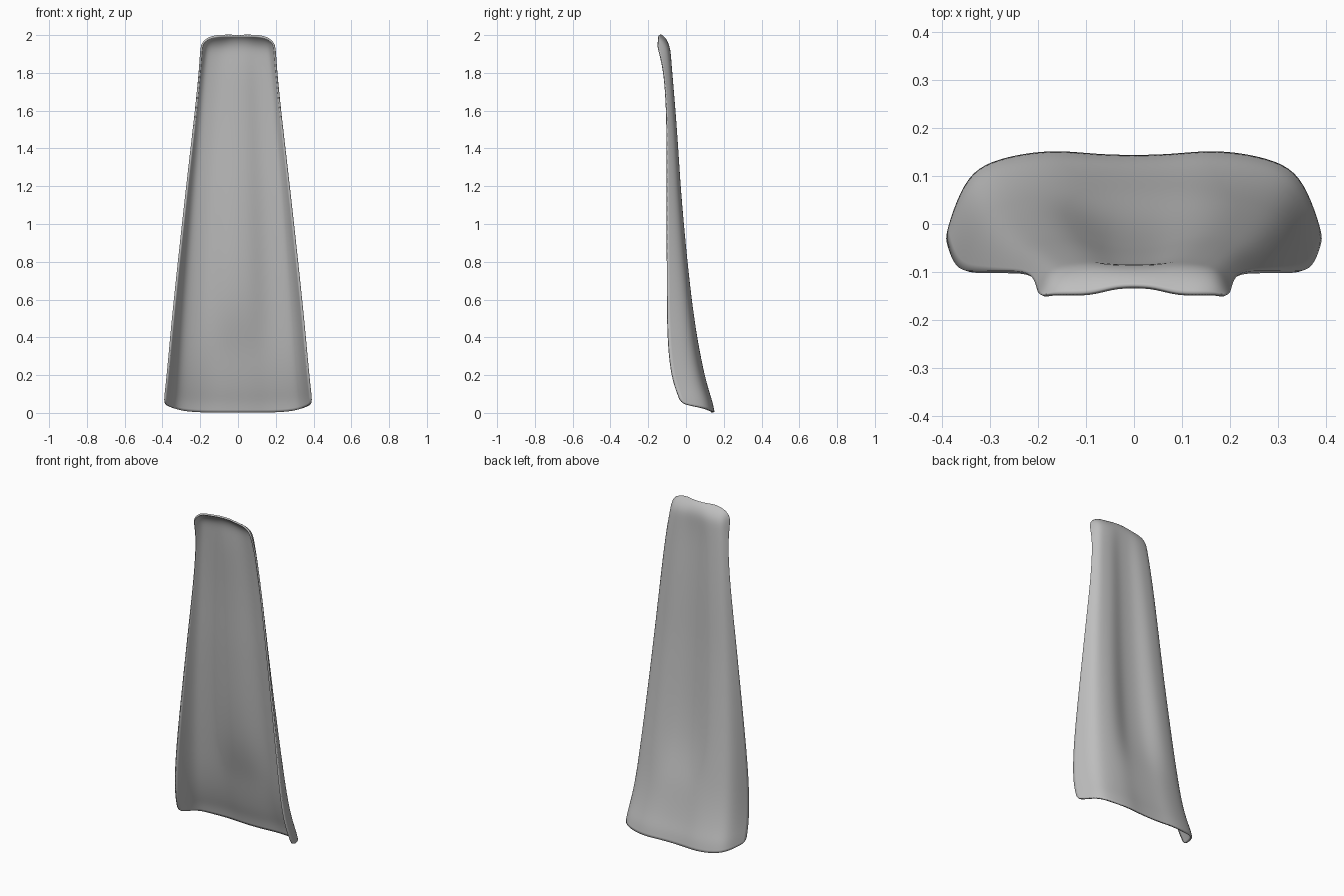
import bpy, bmesh

if "Cube" in bpy.data.objects:
    bpy.data.objects.remove(bpy.data.objects["Cube"], do_unlink=True)

# Plain grey cloth
cloth = bpy.data.materials.new("grey cloth")
cloth.use_nodes = True
grey = (0.52, 0.52, 0.52, 1.0)
cloth.diffuse_color = grey
bsdf = cloth.node_tree.nodes["Principled BSDF"]
bsdf.inputs["Base Color"].default_value = grey
bsdf.inputs["Roughness"].default_value = 0.8

# Half cross-section from centre to side edge:
# (fraction of half width, fraction of depth, groove weight)
SECTION = [(0.0, 0.96, 1.0), (0.2, 0.97, 0.9), (0.37, 1.0, 0.4), (0.53, 0.98, 0.0),
           (0.72, 0.9, 0.0), (0.86, 0.76, 0.0), (0.94, 0.42, 0.0), (1.0, 0.0, 0.0)]

# Rows from hem to collar:
# (height, half width, edge y, back y, groove depth, lift of the side edge)
ROWS = [
    (0.003, 0.388, -0.025, 0.149, 0.004, 0.045),
    (0.06, 0.385, -0.040, 0.138, 0.004, 0.030),
    (0.12, 0.380, -0.058, 0.117, 0.003, 0.015),
    (0.22, 0.371, -0.080, 0.090, 0.000, 0.0),
    (0.34, 0.360, -0.093, 0.067, 0.002, 0.0),
    (0.46, 0.349, -0.098, 0.050, 0.018, 0.0),
    (0.60, 0.335, -0.100, 0.031, 0.030, 0.0),
    (0.80, 0.314, -0.100, 0.008, 0.032, 0.0),
    (1.00, 0.292, -0.100, -0.012, 0.028, 0.0),
    (1.20, 0.270, -0.100, -0.030, 0.024, 0.0),
    (1.40, 0.247, -0.100, -0.043, 0.020, 0.0),
    (1.60, 0.224, -0.102, -0.058, 0.016, 0.0),
    (1.78, 0.206, -0.113, -0.074, 0.012, 0.0),
    (1.88, 0.199, -0.131, -0.082, 0.006, -0.01),
    (1.94, 0.196, -0.144, -0.088, 0.000, -0.025),
    (1.98, 0.191, -0.150, -0.117, -0.010, -0.03),
    (1.998, 0.180, -0.148, -0.146, -0.016, -0.035),
]

# Mirror the half section to the full width
full = [(-f, d, g) for f, d, g in reversed(SECTION[1:])] + SECTION

bm = bmesh.new()
grid = []
for z, w, y_edge, y_back, groove, lift in ROWS:
    grid.append([bm.verts.new((f * w,
                               y_edge + (y_back - y_edge) * d - groove * g,
                               z + lift * abs(f) ** 6))
                 for f, d, g in full])
for low, high in zip(grid, grid[1:]):
    for i in range(len(full) - 1):
        bm.faces.new((low[i + 1], low[i], high[i], high[i + 1]))
mesh = bpy.data.meshes.new("cape")
bm.to_mesh(mesh)
bm.free()
mesh.materials.append(cloth)

# Draped cape sheet, smoothed and given a thin cloth thickness
cape = bpy.data.objects.new("cape", mesh)
bpy.context.collection.objects.link(cape)
smooth = cape.modifiers.new("smooth", 'SUBSURF')
smooth.levels = smooth.render_levels = 2
thick = cape.modifiers.new("thickness", 'SOLIDIFY')
thick.thickness = 0.01
thick.offset = 0.0
for poly in mesh.polygons:
    poly.use_smooth = True
